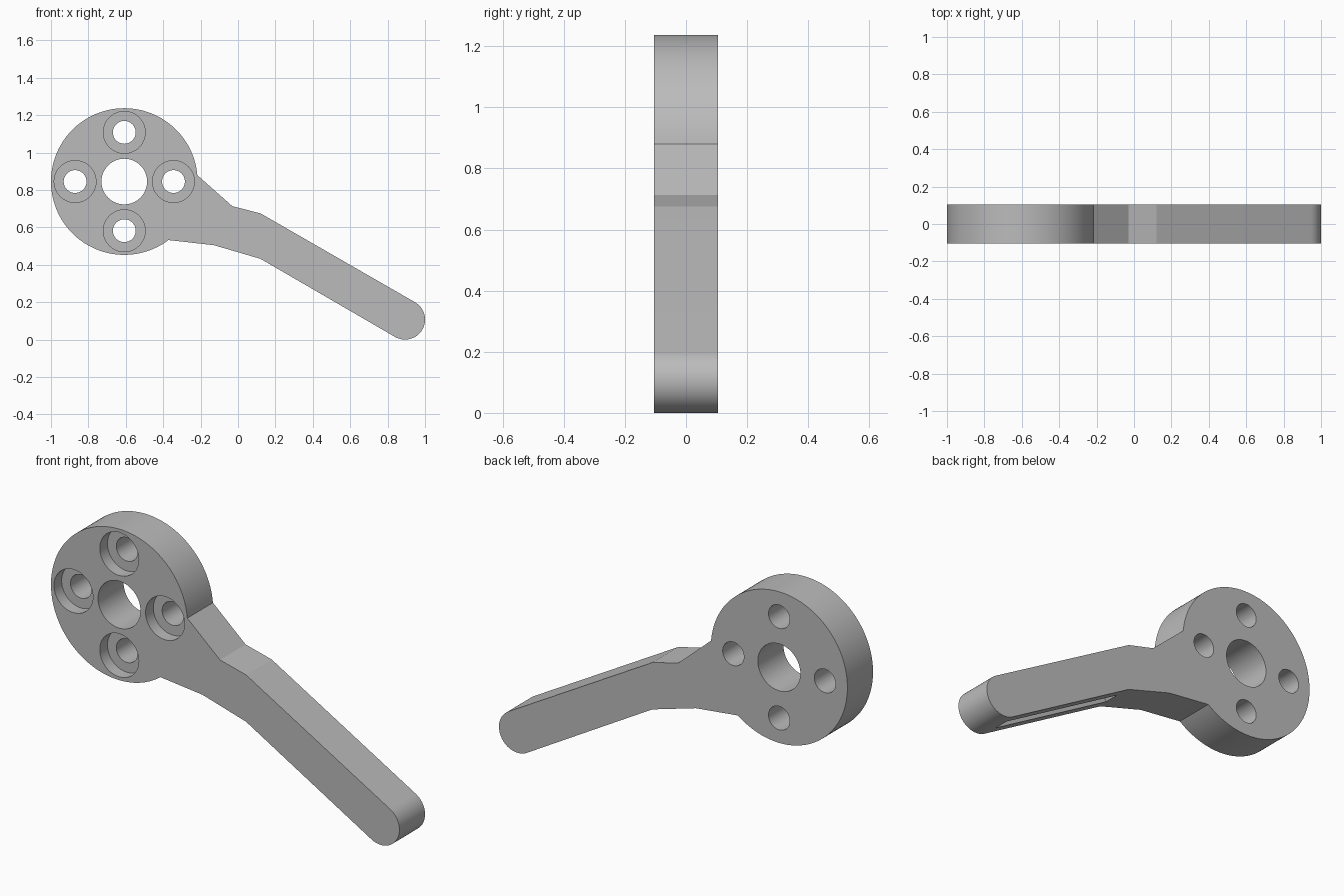
import bpy
import bmesh
from math import sin, cos, radians, pi

if "Cube" in bpy.data.objects:
    bpy.data.objects.remove(bpy.data.objects["Cube"], do_unlink=True)

HALF = 0.105                 # half thickness
HUB = (-0.608, 0.845)        # hub centre in x, z
HUB_R = 0.392
TIP = (0.893, 0.107)         # rounded handle end
TIP_R = 0.107
TILT = radians(30)           # downward slope of the handle


def arc(centre, radius, start, end, steps):
    """Points along an arc in the x-z plane, angles in degrees."""
    angles = [radians(start + (end - start) * i / steps) for i in range(steps + 1)]
    return [(centre[0] + radius * cos(a), centre[1] + radius * sin(a)) for a in angles]


def extrude_profile(name, points, y0, y1):
    bm = bmesh.new()
    face = bm.faces.new([bm.verts.new((x, y0, z)) for x, z in points])
    out = bmesh.ops.extrude_face_region(bm, geom=[face])
    moved = [v for v in out["geom"] if isinstance(v, bmesh.types.BMVert)]
    bmesh.ops.translate(bm, verts=moved, vec=(0, y1 - y0, 0))
    bmesh.ops.recalc_face_normals(bm, faces=bm.faces)
    mesh = bpy.data.meshes.new(name)
    bm.to_mesh(mesh)
    bm.free()
    obj = bpy.data.objects.new(name, mesh)
    bpy.context.collection.objects.link(obj)
    return obj


def cut(target, cutter):
    """Subtract the cutter from the target and discard it."""
    cutter.hide_render = True
    bpy.context.view_layer.objects.active = target
    mod = target.modifiers.new("cut", "BOOLEAN")
    mod.operation = "DIFFERENCE"
    mod.solver = "EXACT"
    mod.object = cutter
    bpy.ops.object.modifier_apply(modifier=mod.name)
    bpy.data.objects.remove(cutter, do_unlink=True)


def drill(target, centre, radius, y0, y1, steps=48):
    circle = arc(centre, radius, 0, 360, steps)[:-1]
    cut(target, extrude_profile("drill_cutter", circle, y0, y1))


# Lever body: round hub, tapering neck and straight handle in one outline
outline = arc(HUB, HUB_R, 5, 307, 110)
outline += [(-0.13, 0.505), (0.12, 0.432)]
outline += arc(TIP, TIP_R, -120, 60, 32)
outline += [(0.12, 0.675), (-0.03, 0.713)]
lever = extrude_profile("lever_body", outline, -HALF, HALF)

# Centre bore and four counterbored screw holes
drill(lever, HUB, 0.122, -0.2, 0.2, 64)
for i in range(4):
    a = i * pi / 2
    spot = (HUB[0] + 0.263 * cos(a), HUB[1] + 0.263 * sin(a))
    drill(lever, spot, 0.061, -0.2, 0.2)
    drill(lever, spot, 0.112, -0.2, -HALF + 0.063)

# Shallow groove along the underside of the handle
bpy.ops.mesh.primitive_cube_add(size=1, location=(0.48, 0, 0.223), rotation=(0, TILT, 0))
groove = bpy.context.object
groove.name = "groove_cutter"
groove.scale = (0.79, 0.08, 0.1)
bpy.context.view_layer.update()
cut(lever, groove)

# Plain grey finish
grey = bpy.data.materials.new("grey")
grey.use_nodes = True
colour = (0.5, 0.5, 0.5, 1)
grey.diffuse_color = colour
grey.node_tree.nodes["Principled BSDF"].inputs["Base Color"].default_value = colour
lever.data.materials.clear()
lever.data.materials.append(grey)

bpy.ops.object.select_all(action="DESELECT")
lever.select_set(True)
bpy.context.view_layer.objects.active = lever
bpy.ops.object.shade_smooth_by_angle(angle=radians(12))
